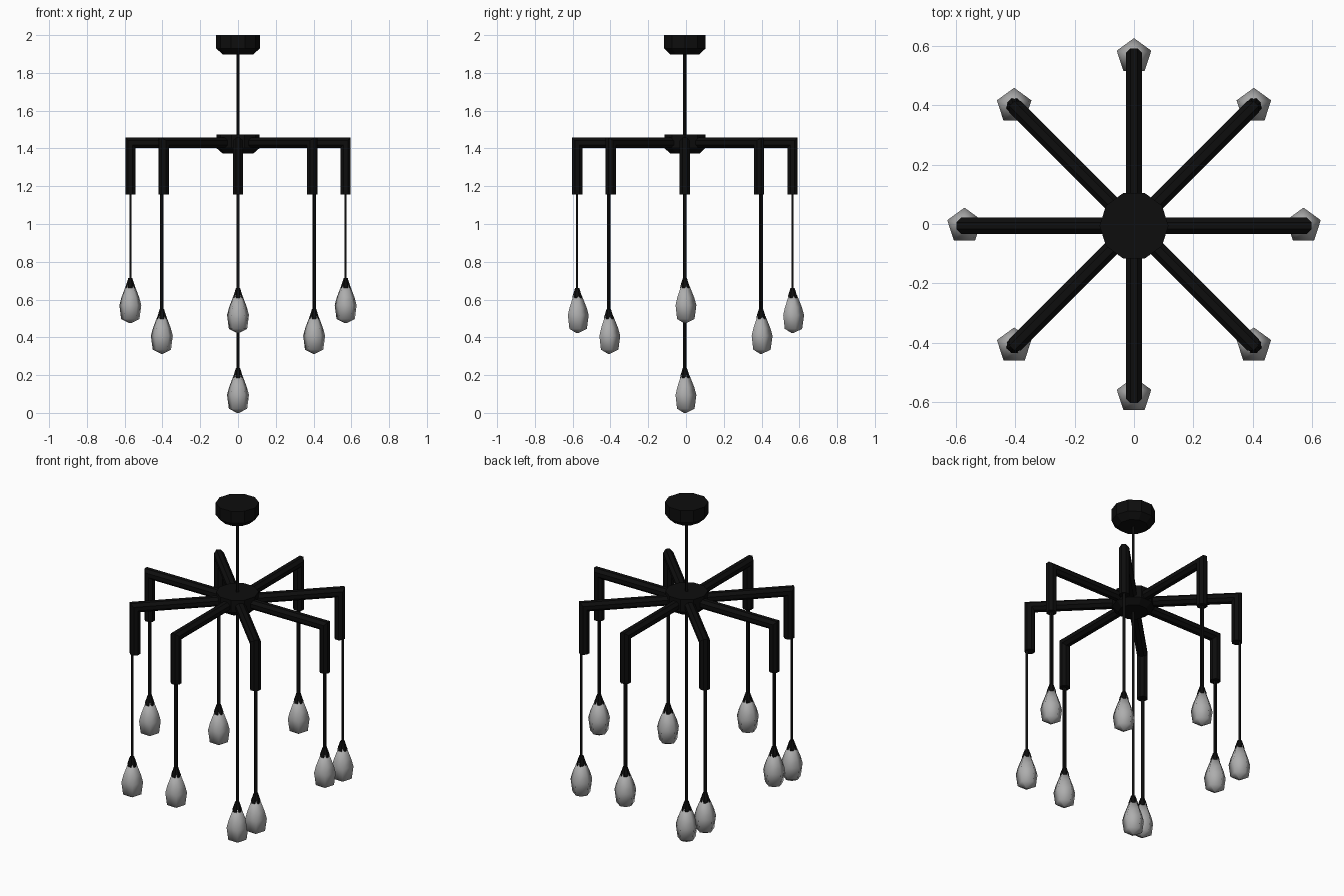
import bpy
import bmesh
from math import cos, sin, pi, radians
from mathutils import Vector

cube = bpy.data.objects.get("Cube")
if cube:
    bpy.data.objects.remove(cube)

CY = -0.006       # the ceiling axis sits slightly off the bounds centre
REACH = 0.57      # distance from axis to the outer bulbs
ARM_Z = 1.43
LEG_END = 1.157


def material(name, value, roughness):
    mat = bpy.data.materials.new(name)
    mat.use_nodes = True
    color = (value, value, value, 1)
    mat.diffuse_color = color
    bsdf = mat.node_tree.nodes["Principled BSDF"]
    bsdf.inputs["Base Color"].default_value = color
    bsdf.inputs["Roughness"].default_value = roughness
    return mat


black = material("black metal", 0.004, 0.6)
glass = material("grey glass", 0.42, 0.4)


def loft(name, rings, mat, smooth=False):
    """Skin a list of equal-length point rings and cap both ends."""
    bm = bmesh.new()
    loops = [[bm.verts.new(p) for p in ring] for ring in rings]
    for a, b in zip(loops, loops[1:]):
        for i in range(len(a)):
            j = (i + 1) % len(a)
            bm.faces.new((a[i], a[j], b[j], b[i]))
    bm.faces.new(loops[0])
    bm.faces.new(loops[-1])
    bmesh.ops.recalc_face_normals(bm, faces=bm.faces)
    for face in bm.faces:
        face.smooth = smooth
    mesh = bpy.data.meshes.new(name)
    bm.to_mesh(mesh)
    bm.free()
    mesh.materials.append(mat)
    obj = bpy.data.objects.new(name, mesh)
    bpy.context.collection.objects.link(obj)
    return obj


def lathe(name, profile, sides, mat, center=(0, 0, 0), turn=0.0, smooth=False):
    """Turn (radius, height) pairs around a vertical axis."""
    c = Vector(center)
    rings = [[c + Vector((r * cos(turn + 2 * pi * i / sides),
                          r * sin(turn + 2 * pi * i / sides), z))
              for i in range(sides)] for r, z in profile]
    return loft(name, rings, mat, smooth)


def cord(name, x, y, bottom, top, angle, radial, tangent):
    """Thin rectangular cord aligned with its arm."""
    out = Vector((cos(angle), sin(angle), 0)) * radial / 2
    side = Vector((-sin(angle), cos(angle), 0)) * tangent / 2
    rings = [[Vector((x, y, z)) + out * a + side * b
              for a, b in ((-1, -1), (1, -1), (1, 1), (-1, 1))]
             for z in (bottom, top)]
    loft(name, rings, black)


def pendant(label, x, y, bottom):
    """Faceted glass bulb with its conical socket."""
    at = (x, y, bottom)
    lathe("bulb_" + label,
          [(0.006, 0), (0.051, 0.022), (0.061, 0.095), (0.05, 0.135), (0.024, 0.2)],
          5, glass, at, pi / 2, True)
    lathe("socket_" + label, [(0.027, 0.185), (0.026, 0.196), (0.012, 0.238)],
          8, black, at, pi / 8)


def arm(label, angle, reach):
    """Octagonal tube running outward, mitred, then straight down."""
    out = Vector((cos(angle), sin(angle), 0))
    side = Vector((-sin(angle), cos(angle), 0))
    rings = [[], [], []]
    for i in range(8):
        t = pi / 8 + i * pi / 4
        w, h = 0.03 * cos(t), 0.029 * sin(t)
        base = side * w + Vector((0, CY, 0))
        rings[0].append(base + Vector((0, 0, ARM_Z + h)))
        rings[1].append(base + out * (reach + h) + Vector((0, 0, ARM_Z + h)))
        rings[2].append(base + out * (reach + h) + Vector((0, 0, LEG_END)))
    loft("arm_" + label, rings, black)


# Ceiling canopy, central hub and central pendant
lathe("ceiling_canopy", [(0.08, 1.897), (0.116, 1.93), (0.116, 2.0)],
      10, black, (0, CY, 0))
lathe("hub", [(0.08, 1.372), (0.114, 1.402), (0.114, 1.475)],
      10, black, (0, CY, 0))
cord("central_cord", 0, CY, 0.23, 1.91, pi / 4, 0.013, 0.013)
pendant("center", 0, CY, 0.0)

# Eight arms with hanging bulbs at three heights
names = ["left", "back_left", "back", "back_right",
         "right", "front_right", "front", "front_left"]
heights = [0.475, 0.313, 0.423, 0.313]
for k, label in enumerate(names):
    angle = radians(45 * k)
    x, y = REACH * cos(angle), CY + REACH * sin(angle)
    bottom = heights[k % 4]
    arm(label, angle, REACH - 0.015 * (k % 2))
    cord("cord_" + label, x, y, bottom + 0.23, LEG_END + 0.02, angle, 0.011, 0.017)
    pendant(label, x, y, bottom)
